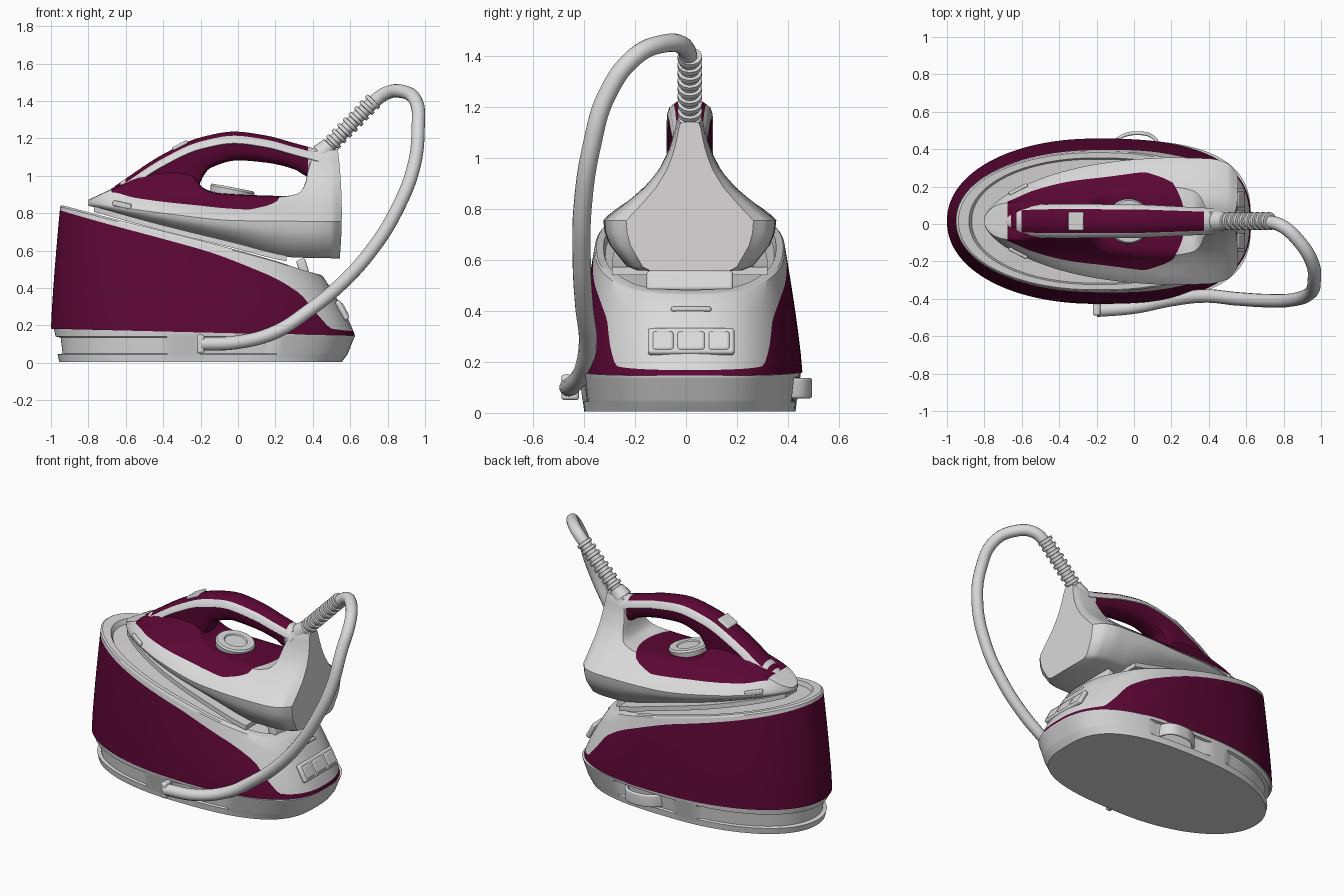
import bpy, bmesh, math
from mathutils import Vector

if "Cube" in bpy.data.objects:
    bpy.data.objects.remove(bpy.data.objects["Cube"])

def mat(name, c):
    m = bpy.data.materials.new(name)
    m.diffuse_color = (*c, 1)
    m.use_nodes = True
    m.node_tree.nodes["Principled BSDF"].inputs["Base Color"].default_value = m.diffuse_color
    return m

GREY = mat("light grey plastic", (0.71, 0.70, 0.70))
MAROON = mat("maroon plastic", (0.105, 0.002, 0.034))

def curve(*pts):
    """Smooth monotone interpolation through (x, value) pairs."""
    n = len(pts)
    d = [(pts[i+1][1] - pts[i][1]) / (pts[i+1][0] - pts[i][0]) for i in range(n - 1)]
    m = [d[0]] + [0 if a * b <= 0 else 2 * a * b / (a + b) for a, b in zip(d, d[1:])] + [d[-1]]
    def f(x):
        x = min(max(x, pts[0][0]), pts[-1][0])
        i = next((k for k in range(n - 1) if x <= pts[k+1][0]), n - 2)
        h = pts[i+1][0] - pts[i][0]
        t = (x - pts[i][0]) / h
        return ((2*t**3 - 3*t*t + 1) * pts[i][1] + (t**3 - 2*t*t + t) * h * m[i]
                + (3*t*t - 2*t**3) * pts[i+1][1] + (t**3 - t*t) * h * m[i+1])
    return f

def finish(ob, angle=35):
    bpy.ops.object.select_all(action='DESELECT')
    ob.select_set(True)
    bpy.context.view_layer.objects.active = ob
    if ob.type == 'CURVE':
        bpy.ops.object.convert(target='MESH')
    bpy.ops.object.shade_smooth_by_angle(angle=math.radians(angle))

def skin(name, rings, rule=None, angle=35):
    """Loft closed rings; rule(ring, column, centre) is True for maroon faces."""
    bm = bmesh.new()
    vs = [[bm.verts.new(p) for p in r] for r in rings]
    n = len(vs[0])
    for i in range(len(vs) - 1):
        for j in range(n):
            f = bm.faces.new((vs[i][j], vs[i][(j+1) % n], vs[i+1][(j+1) % n], vs[i+1][j]))
            if rule and rule(i, j, f.calc_center_median()):
                f.material_index = 1
    bm.faces.new(vs[0][::-1])
    bm.faces.new(vs[-1])
    bmesh.ops.recalc_face_normals(bm, faces=bm.faces)
    me = bpy.data.meshes.new(name)
    bm.to_mesh(me)
    ob = bpy.data.objects.new(name, me)
    bpy.context.collection.objects.link(ob)
    me.materials.append(GREY)
    me.materials.append(MAROON)
    finish(ob, angle)
    return ob

def box(name, loc, size, rot=(0, 0, 0), bevel=0.012):
    bpy.ops.mesh.primitive_cube_add(size=1, location=loc, rotation=rot)
    ob = bpy.context.object
    ob.name = name
    ob.scale = size
    bpy.ops.object.transform_apply(location=False, rotation=False)
    ob.data.materials.append(GREY)
    b = ob.modifiers.new("bevel", 'BEVEL')
    b.width, b.segments = bevel, 3
    finish(ob)

def tube(name, pts, r, strap=0):
    cu = bpy.data.curves.new(name, 'CURVE')
    cu.dimensions = '3D'
    cu.bevel_depth, cu.extrude, cu.bevel_resolution, cu.use_fill_caps = r, strap, 5, True
    sp = cu.splines.new('BEZIER')
    sp.bezier_points.add(len(pts) - 1)
    for b, p in zip(sp.bezier_points, pts):
        b.co = p
        b.handle_left_type = b.handle_right_type = 'AUTO'
    cu.materials.append(GREY)
    ob = bpy.data.objects.new(name, cu)
    bpy.context.collection.objects.link(ob)
    finish(ob)

def turned(name, start, end, profile, seg=24):
    """Lathe (distance fraction, radius) pairs around the start-end axis."""
    a, b = Vector(start), Vector(end)
    q = (b - a).to_track_quat('Z', 'Y')
    skin(name, [[a.lerp(b, t) + q @ Vector((r * math.cos(k * math.tau / seg), r * math.sin(k * math.tau / seg), 0))
                 for k in range(seg)] for t, r in profile])

# ---- base outlines: blunt at the rear (+x), elliptical at the front
SEG, CX = 144, -0.2
def outline(a, left, right, half, blunt=2.6):
    c, s = math.cos(a), math.sin(a)
    n = blunt if c > 0 else 2.1
    c, s = math.copysign(abs(c)**(2/n), c), math.copysign(abs(s)**(2/n), s)
    return CX + c * ((right - CX) if c > 0 else (CX - left)), s * half, c
angles = [k * math.tau / SEG for k in range(SEG)]
def seam(x):
    return .182 - .04 * (x + 1) / 1.625

# ---- foot with recessed cord storage slots
rings = []
for z, left, right, half, slot in ((.005, -.955, .555, .415, 1), (.045, -.965, .585, .42, 1), (.05, -.965, .588, .422, .965),
                                   (.135, -.975, .622, .432, .965), (.14, -.975, .625, .434, 1), (None, -.985, .625, .437, 1)):
    r = []
    for a in angles:
        x, y, c = outline(a, left, right, half, 2.9)
        k = slot if x < .2 and not -.4 < x < -.2 else 1
        r.append((CX + (x - CX) * k, y * k, z or seam(x) + .004))
    rings.append(r)
skin("base_foot", rings)

# ---- main housing: maroon skirt, grey rim, rear panel and sunken deck
deck = curve((-.95, .845), (-.78, .80), (.2, .545), (.35, .495), (.45, .468))
split = curve((-1, .955), (0, .905), (.5, .78), (.72, .60), (.8, .3), (.86, .11), (1, .08))
cols = []
for a in angles:
    x0, y0, c = outline(a, -1, .625, .442)
    x1, y1, _ = outline(a, -.95, .45, .372)
    tb, zt, z0 = split(c), deck(x1), seam(x0)
    ts = [tb * k / 6 for k in range(7)] + [tb + (.985 - tb) * k / 4 for k in range(1, 5)]
    col = [(x0 + (x1 - x0) * t**1.25, y0 + (y1 - y0) * t**1.25, z0 + (zt - z0) * t) for t in ts]
    for k, drop in ((.985, 0), (.91, 0), (.89, .025), (.5, .025), (.03, .025)):
        xi = CX + (x1 - CX) * k
        col.append((xi, y1 * k, deck(xi) - drop))
    cols.append(col)
skin("base_housing", [list(r) for r in zip(*cols)], lambda i, j, c: i < 6)

# ---- iron body and rear column, one loft along x
width = curve((-.8, .02), (-.785, .05), (-.7, .13), (-.6, .185), (-.4, .26), (-.2, .305), (0, .33), (.2, .34), (.4, .335),
              (.5, .31), (.555, .25))
sole = curve((-.8, .84), (-.4, .73), (0, .632), (.2, .58), (.3, .563), (.555, .558))
waist = curve((-.8, .858), (-.4, .80), (0, .76), (.555, .755))
crown = curve((-.8, .87), (-.6, .96), (-.4, 1.03), (-.25, 1.0), (-.18, .93), (-.1, .905), (.28, .89), (.33, .905), (.36, .96),
              (.38, 1.06), (.41, 1.13), (.555, 1.14))
paint = curve((-.8, .9), (-.68, .912), (-.55, .882), (-.3, .85), (0, .825), (.15, .82), (.24, .84), (.30, .885), (.4, .95),
              (.555, .95))
bell = curve((0, 1), (.06, .93), (.25, .64), (.5, .38), (.77, .23), (1, .16))
rings = []
for x in [-.8 + 1.355 * k / 120 for k in range(121)]:
    w, b, zw, zt = width(x), sole(x), waist(x), crown(x)
    zp = max(min(paint(x), zt - .003), zw + .002)
    half = [(.62 * w, b), (.74 * w, b + .08 * (zw - b)), (.93 * w, b + .5 * (zw - b)), (.985 * w, b + .75 * (zw - b))]
    half += [(w * bell((z - zw) / .38), z) for z in
             [zw + (zp - zw) * k / 3 for k in range(4)] + [zp + (zt - zp) * k / 8 for k in range(1, 9)]]
    yt = half[-1][0]
    half[-1] = (yt * .9, zt)
    half += [(yt * k, zt + .002) for k in (.75, .6, .45, .3, .15)]
    rear = min(max((x - .42) / .135, 0), 1)
    # bow the saddle rings so that the paint ends in a round edge
    bow = 1.6 * min(max((x + .2) / .4, 0), 1) * min(max((.35 - x) / .08, 0), 1)
    rings.append([(x - rear * .02 * ((z - .8) / .33)**2 - (bow * y * y if z >= zp else 0), y, z)
                  for y, z in half + [(-y, z) for y, z in half[::-1]]])
H = len(rings[0]) // 2
skin("iron_body", rings, lambda i, j, c: 11 <= i < 95 and 7 <= j <= 2 * H - 9)

# ---- resting plate under the iron
rings = []
for k in range(41):
    x = -.77 + 1.03 * k / 40
    w, z = width(x) * .9, sole(x)
    rings.append([(x, -w, z + .005), (x, w, z + .005), (x, w, z - .025), (x, -w, z - .025)])
skin("resting_plate", rings)

# ---- handle: maroon grip, slanted grey side stripe, maroon top
top = curve((-.7, .915), (-.6, .985), (-.4, 1.115), (-.2, 1.205), (-.02, 1.236), (.15, 1.215), (.3, 1.175), (.43, 1.14))
under = curve((-.7, .82), (-.3, .85), (-.22, .92), (-.195, .98), (-.15, 1.04), (0, 1.082), (.15, 1.07), (.3, 1.035), (.36, 1.0),
              (.43, .97))
grip = curve((-.7, .055), (-.6, .08), (-.4, .087), (0, .085), (.2, .077), (.43, .066))
rings = []
for k in range(81):
    x = -.7 + 1.13 * k / 80
    w, zb, zt = grip(x), under(x), top(x)
    lo, hi = zt - .065, zt - .022
    half = [(.4 * w, zb), (.75 * w, zb + .015), (.96 * w, zb + (lo - zb) * .5), (1.0 * w, lo), (1.05 * w, lo + .003),
            (.95 * w, lo + .028), (.74 * w, hi), (.70 * w, hi + .002), (.45 * w, zt - .005), (.2 * w, zt)]
    rings.append([(x, y, z) for y, z in half + [(-y, z) for y, z in half[::-1]]])
skin("iron_handle", rings, lambda i, j, c: c.x < .37 and ((j in (0, 1, 2, 16, 17, 18, 19) and c.x > -.64)
                                                       or (6 <= j <= 12 and c.x > -.66 and not -.625 < c.x < -.6)))

# ---- trigger button, temperature dial, side slots
box("steam_button", (-.31, 0, 1.162), (.09, .1, .02), (0, -.48, 0), .008)
turned("temperature_dial", (-.035, 0, .895), (-.027, 0, .937), ((0, .115), (.75, .12), (1, .112), (1.01, .07), (.85, .065), (.85, .01)), 40)
for s in (-1, 1):
    box("side_slot", (-.62, s * .17, .845), (.11, .02, .028), (0, .2, s * .48), .006)

# ---- hose, ribbed boot and collar
ribs = [(0, .058), (.16, .046)]
for k in range(8):
    t = .17 + k * .103
    ribs += [(t, .036), (t + .03, .036), (t + .035, .048), (t + .08, .048), (t + .085, .036)]
turned("hose_boot", (.445, 0, 1.115), (.735, 0, 1.41), ribs)
tube("steam_hose", ((.69, .015, 1.365), (.79, -.01, 1.44), (.88, -.09, 1.45), (.95, -.2, 1.40), (.963, -.31, 1.25), (.94, -.37, 1.05),
                    (.85, -.405, .82), (.72, -.41, .61), (.55, -.40, .42), (.38, -.385, .28), (.2, -.405, .165), (0, -.445, .11),
                    (-.2, -.462, .1)), .036)
box("hose_clip", (-.2, -.455, .1), (.04, .07, .1))
tube("cord_clip", ((-.13, .39, .097), (-.07, .45, .097), (.02, .47, .097), (.1, .45, .097), (.14, .38, .097)), .01, .03)

# ---- rear panel: control frame, three keys, vent, hinge tab
def panel(name, y, z, w, h, out):
    t = (z - .142) / (.468 - .142)
    box(name, (.625 - .175 * t**1.25 + out, y, z), (.03, w, h), (0, -.5, 0))
panel("control_frame", .005, .28, .34, .115, -.008)
for y, w in ((-.105, .085), (.005, .11), (.115, .085)):
    panel("control_key", y, .28, w, .085, -.002)
panel("rear_vent", .005, .405, .16, .02, -.008)
box("hinge_tab", (.345, 0, .515), (.05, .34, .08), (0, -.3, 0))

# the appliance sits slightly towards +y because the hose widens the -y side
for ob in bpy.data.objects:
    if ob.name not in ("steam_hose", "hose_clip"):
        ob.location.y += .015
